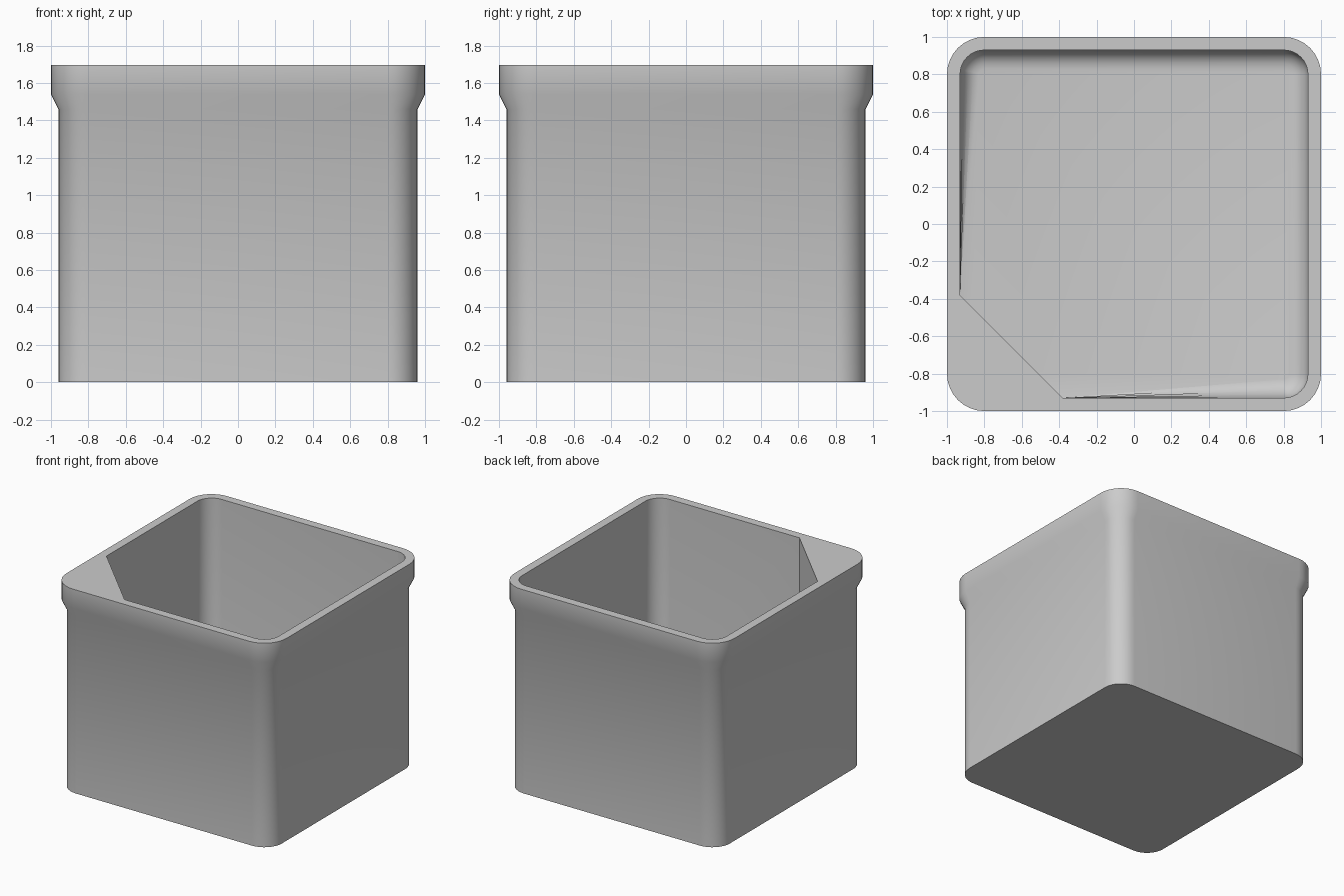
import bpy, bmesh
from math import sin, cos, pi, radians
from mathutils import Vector

cube = bpy.data.objects.get("Cube")
if cube:
    bpy.data.objects.remove(cube, do_unlink=True)

STEPS = 8          # segments per rounded corner
CORE = 0.80        # centre of every corner arc
TOP = 1.695
FLOOR = 0.06
INNER = 0.93       # half width of the cavity
CUT = 0.38         # where the cut corner meets the walls
FILLET = 0.10


def ring(half, z, cut=False):
    """Rounded square loop; optionally one corner is a straight diagonal."""
    radius = half - CORE
    pts = []
    for k, (sx, sy) in enumerate([(1, 1), (-1, 1), (-1, -1), (1, -1)]):
        for i in range(STEPS + 1):
            t = i / STEPS
            if cut and k == 2:
                a, b = Vector((-INNER, -CUT, z)), Vector((-CUT, -INNER, z))
                pts.append(a.lerp(b, t))
            else:
                ang = (k + t) * pi / 2
                pts.append(Vector((sx * CORE + radius * cos(ang),
                                   sy * CORE + radius * sin(ang), z)))
    return pts


# Outside from the base up, over the rim
rings = [ring(0.96, 0), ring(0.96, 1.46), ring(1.0, 1.54), ring(1.0, TOP)]

# Cavity from the rim down, with a rounded edge at the floor
rings.append(ring(INNER, TOP, True))
for i in range(6):
    a = i / 5 * pi / 2
    rings.append(ring(INNER - FILLET * (1 - cos(a)),
                      FLOOR + FILLET * (1 - sin(a)), True))

bm = bmesh.new()
loops = [[bm.verts.new(p) for p in r] for r in rings]
count = len(loops[0])
for low, high in zip(loops, loops[1:]):
    for i in range(count):
        j = (i + 1) % count
        bm.faces.new((low[i], low[j], high[j], high[i]))
bm.faces.new(loops[0])     # underside
bm.faces.new(loops[-1])    # cavity floor
bmesh.ops.recalc_face_normals(bm, faces=bm.faces)

mesh = bpy.data.meshes.new("square_pot")
bm.to_mesh(mesh)
bm.free()
pot = bpy.data.objects.new("square_pot", mesh)
bpy.context.collection.objects.link(pot)

# Single grey material
grey = bpy.data.materials.new("light_grey")
grey.use_nodes = True
colour = (0.6, 0.6, 0.6, 1)
grey.diffuse_color = colour
grey.node_tree.nodes["Principled BSDF"].inputs["Base Color"].default_value = colour
mesh.materials.append(grey)

# Smooth rounded walls, crisp rim and cut corner
bpy.ops.object.select_all(action="DESELECT")
pot.select_set(True)
bpy.context.view_layer.objects.active = pot
bpy.ops.object.shade_smooth_by_angle(angle=radians(32))
